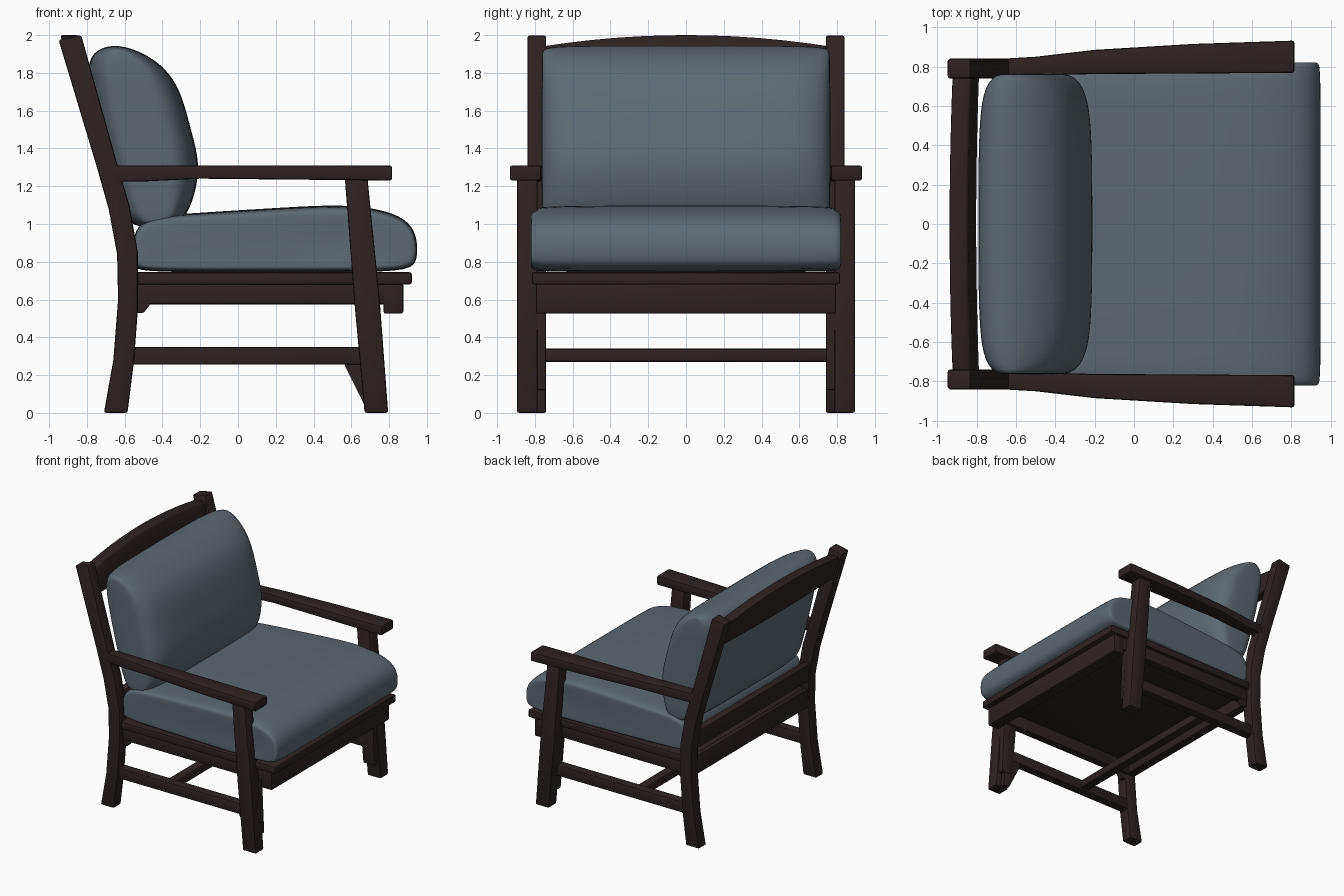
import bpy, bmesh, math

if "Cube" in bpy.data.objects:
    bpy.data.objects.remove(bpy.data.objects["Cube"])


def material(name, rgb):
    m = bpy.data.materials.new(name)
    m.diffuse_color = (*rgb, 1)
    m.use_nodes = True
    m.node_tree.nodes["Principled BSDF"].inputs["Base Color"].default_value = m.diffuse_color
    return m


WOOD = material("dark wood", (0.026, 0.0155, 0.0155))
FABRIC = material("blue grey fabric", (0.11, 0.14, 0.165))


def loft(name, sections, mat, bevel=0.012, subsurf=0):
    """Skin a row of (y, [(x, z), ...]) cross-sections and cap the ends."""
    bm = bmesh.new()
    rings = [[bm.verts.new((x, y, z)) for x, z in pts] for y, pts in sections]
    n = len(rings[0])
    for a, b in zip(rings, rings[1:]):
        for i in range(n):
            j = (i + 1) % n
            bm.faces.new((a[i], a[j], b[j], b[i]))
    bm.faces.new(rings[0])
    bm.faces.new(rings[-1])
    bmesh.ops.recalc_face_normals(bm, faces=bm.faces)
    if bevel:
        sharp = [e for e in bm.edges if e.calc_face_angle(0) > math.radians(30)]
        bmesh.ops.bevel(bm, geom=sharp, offset=bevel, segments=2, profile=0.5,
                        affect='EDGES', clamp_overlap=True)
    mesh = bpy.data.meshes.new(name)
    bm.to_mesh(mesh)
    bm.free()
    mesh.materials.append(mat)
    ob = bpy.data.objects.new(name, mesh)
    bpy.context.collection.objects.link(ob)
    bpy.ops.object.select_all(action='DESELECT')
    ob.select_set(True)
    bpy.context.view_layer.objects.active = ob
    if subsurf:
        mesh.polygons.foreach_set("use_smooth", [True] * len(mesh.polygons))
        ob.modifiers.new("Soft", 'SUBSURF').levels = subsurf
        ob.modifiers["Soft"].render_levels = subsurf
    else:
        bpy.ops.object.shade_smooth_by_angle(angle=math.radians(40))
    return ob


def prism(name, pts, y0, y1, bevel=0.012):
    return loft(name, [(y0, pts), (y1, pts)], WOOD, bevel)


def rect(x0, x1, z0, z1):
    return [(x0, z0), (x1, z0), (x1, z1), (x0, z1)]


# Curved back posts, front legs, side stretchers, side aprons
post = [(-0.71, 0), (-0.585, 0.0), (-0.55, 0.28), (-0.53, 0.55), (-0.53, 0.85),
        (-0.575, 1.1), (-0.64, 1.32), (-0.83, 2.0), (-0.95, 1.975),
        (-0.75, 1.31), (-0.685, 1.08), (-0.64, 0.84), (-0.635, 0.6), (-0.66, 0.28)]
leg = [(0.67, 0), (0.795, 0), (0.75, 0.6), (0.685, 1.25), (0.565, 1.25), (0.615, 0.6)]
for side, s in (("left", 1), ("right", -1)):
    prism("back_post_" + side, post, s * 0.74, s * 0.84)
    prism("front_leg_" + side, leg, s * 0.785, s * 0.895)
    # inner thickening of the front leg below the seat
    prism("leg_block_" + side, [(0.66, 0.12), (0.77, 0.12), (0.75, 0.58), (0.62, 0.58)],
          s * 0.74, s * 0.80, 0.01)
    prism("side_stretcher_" + side, rect(-0.6, 0.67, 0.255, 0.35), s * 0.74, s * 0.82)
    prism("side_apron_" + side, rect(-0.58, 0.8, 0.575, 0.69), s * 0.72, s * 0.79)
    # small bracket under the back end of the side apron
    prism("apron_bracket_" + side, [(-0.55, 0.53), (-0.5, 0.53), (-0.46, 0.58), (-0.55, 0.6)],
          s * 0.745, s * 0.785, 0.005)
    # armrest: widens towards the front
    arm = []
    for x, y0, y1, z0 in ((-0.67, 0.755, 0.84, 1.225), (-0.5, 0.755, 0.85, 1.225),
                          (-0.2, 0.762, 0.885, 1.24), (0.3, 0.765, 0.915, 1.235),
                          (0.815, 0.768, 0.932, 1.23)):
        arm.append((x, [(y0, z0), (y1, z0), (y1, 1.31), (y0, 1.31)]))
    ob = loft("armrest_" + side, arm, WOOD, 0.012)
    # the loft runs along y, so swap x and y, then mirror to its side
    for v in ob.data.vertices:
        x, y, z = v.co
        v.co = (y, s * x, z)
    if s > 0:
        ob.data.flip_normals()

# Wedge on the inside of one front leg
prism("leg_wedge", [(0.69, 0), (0.75, 0), (0.72, 0.34), (0.57, 0.34), (0.565, 0.25)],
      -0.80, -0.745, 0.006)

# Cross stretcher, front and rear aprons, seat board
prism("cross_stretcher", rect(-0.14, -0.06, 0.27, 0.34), -0.76, 0.76)
prism("front_apron", rect(0.77, 0.875, 0.525, 0.69), -0.795, 0.795)
prism("rear_apron", rect(-0.63, -0.55, 0.58, 0.74), -0.76, 0.76)
prism("seat_board", rect(-0.6, 0.92, 0.68, 0.745), -0.815, 0.815)

# Lower back rail and arched top rail
prism("lower_back_rail", [(-0.63, 0.8), (-0.56, 0.8), (-0.58, 0.96), (-0.65, 0.96)], -0.76, 0.76)
arch = []
for i in range(-6, 7):
    y = i / 6 * 0.76
    k = 1 - (i / 6) ** 2
    top, b = 1.94 + 0.06 * k, 0.015 * k
    arch.append((y, [(-0.865 - b, 1.74), (-0.785 - b, 1.74),
                     (-0.83 - b, top), (-0.925 - b, top)]))
loft("top_back_rail", arch, WOOD)

# Seat cushion: boxy profile, rounded along the top and front
seat = [(-0.54, 0.745), (-0.55, 0.78), (-0.56, 0.88), (-0.54, 1.0), (-0.42, 1.045),
        (-0.2, 1.06), (0.2, 1.085), (0.55, 1.105), (0.75, 1.08), (0.89, 1.03),
        (0.95, 0.94), (0.95, 0.82), (0.925, 0.75), (0.6, 0.745), (0.0, 0.745)]


def scaled(pts, cx, cz, kx, kz):
    return [(cx + (x - cx) * kx, cz + (z - cz) * kz) for x, z in pts]


half = [(0.822, 0.95, 0.72), (0.822, 0.985, 0.87), (0.79, 0.995, 0.96), (0.68, 1, 0.985),
        (0.4, 1, 1)]
rows = [(-y, scaled(seat, 0.2, 0.88, a, b)) for y, a, b in half] + [(0, seat)]
rows += [(y, scaled(seat, 0.2, 0.88, a, b)) for y, a, b in reversed(half)]
ob = loft("seat_cushion", rows, FABRIC, 0, 2)
for v in ob.data.vertices:  # a little narrower towards the back
    v.co.y *= 0.95 + 0.05 * min(1, max(0, (v.co.x + 0.5) / 1.1))

# Back cushion: leaning profile, thinner towards the sides
back = [(-0.62, 1.03), (-0.53, 0.98), (-0.36, 0.975), (-0.265, 1.04), (-0.21, 1.22),
        (-0.21, 1.36), (-0.25, 1.5), (-0.29, 1.66), (-0.35, 1.79), (-0.47, 1.895),
        (-0.63, 1.955), (-0.75, 1.93), (-0.81, 1.84), (-0.755, 1.55), (-0.685, 1.28)]


def back_row(y, thick, tall):
    out = []
    for x, z in back:
        mid = -0.42 - 0.2 * (z - 1.0)  # leaning centre line
        out.append((mid + (x - mid) * thick, 1.46 + (z - 1.46) * tall))
    return (y, out)


half = [(0.765, 0.4, 0.92), (0.755, 0.6, 0.965), (0.71, 0.8, 0.985), (0.6, 0.95, 1), (0.35, 1, 1)]
rows = [back_row(-y, a, b) for y, a, b in half] + [back_row(0, 1, 1)]
rows += [back_row(y, a, b) for y, a, b in reversed(half)]
loft("back_cushion", rows, FABRIC, 0, 2)
